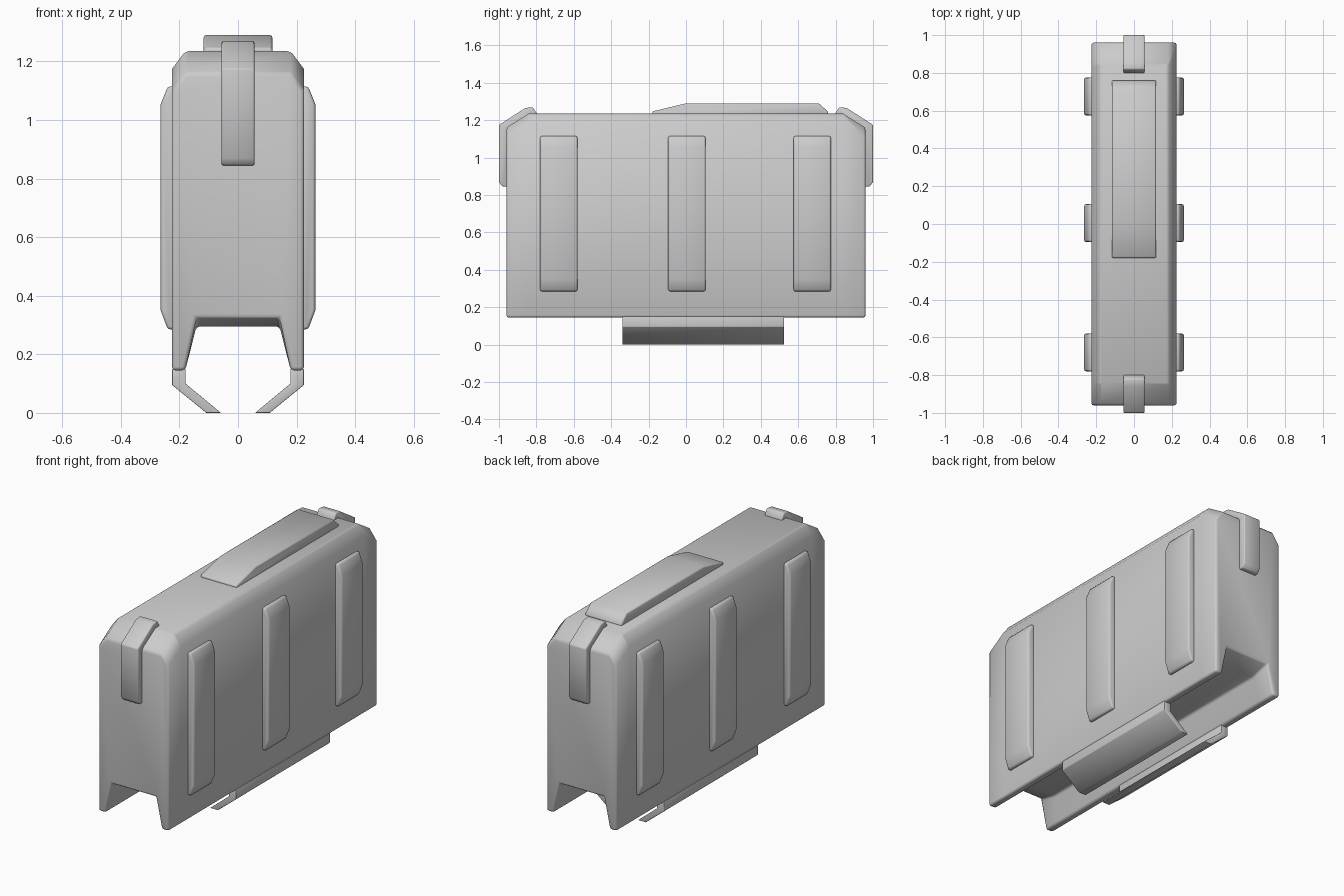
import bpy
import bmesh
import math

cube = bpy.data.objects.get("Cube")
if cube:
    bpy.data.objects.remove(cube, do_unlink=True)

grey = bpy.data.materials.new("plain grey")
grey.use_nodes = True
grey.diffuse_color = (0.6, 0.6, 0.6, 1)
grey.node_tree.nodes["Principled BSDF"].inputs["Base Color"].default_value = (0.6, 0.6, 0.6, 1)


def loft(name, rings, bevel=0.01):
    """Skin a row of matching closed rings, cap the ends and soften the edges."""
    bm = bmesh.new()
    loops = [[bm.verts.new(p) for p in ring] for ring in rings]
    count = len(loops[0])
    for a, b in zip(loops, loops[1:]):
        for i in range(count):
            j = (i + 1) % count
            bm.faces.new((a[i], a[j], b[j], b[i]))
    bm.faces.new(loops[0])
    bm.faces.new(loops[-1])
    bmesh.ops.recalc_face_normals(bm, faces=bm.faces)
    mesh = bpy.data.meshes.new(name)
    bm.to_mesh(mesh)
    bm.free()
    mesh.materials.append(grey)
    obj = bpy.data.objects.new(name, mesh)
    bpy.context.collection.objects.link(obj)
    bpy.ops.object.select_all(action="DESELECT")
    obj.select_set(True)
    bpy.context.view_layer.objects.active = obj
    mod = obj.modifiers.new("soft edges", "BEVEL")
    mod.width = bevel
    mod.segments = 2
    mod.limit_method = "ANGLE"
    mod.angle_limit = math.radians(50)
    bpy.ops.object.modifier_apply(modifier=mod.name)
    bpy.ops.object.shade_smooth_by_angle(angle=math.radians(50))
    return obj


def along_y(profile, y0, y1):
    return [[(x, y, z) for x, z in profile] for y in (y0, y1)]


def along_x(profile, x0, x1):
    return [[(x, y, z) for y, z in profile] for x in (x0, x1)]


# Body: chamfered case with a tapered channel along the underside
def section(y, drop, ceiling):
    half = [(0.142, ceiling), (0.18, 0.145), (0.225, 0.145),
            (0.225, 1.175 - drop), (0.18, 1.235 - drop)]
    ring = half + [(-x, z) for x, z in reversed(half)]
    return [(x, y, z) for x, z in ring]


loft("body", [section(-0.96, 0.075, 0.325), section(-0.84, 0, 0.295),
              section(0.84, 0, 0.295), section(0.96, 0.075, 0.325)], 0.012)

# Side ribs and inward-bent lower lips
rib = [(0.21, 0.285), (0.24, 0.285), (0.264, 0.35),
       (0.264, 1.055), (0.24, 1.115), (0.21, 1.115)]
lip = [(0.225, 0.15), (0.225, 0.095), (0.108, 0),
       (0.058, 0), (0.179, 0.1), (0.179, 0.15)]
for side, label in ((1, "left"), (-1, "right")):
    flip = lambda profile: [(side * x, z) for x, z in profile]
    for y, place in ((-0.68, "front"), (0.005, "middle"), (0.675, "rear")):
        loft(f"{label}_{place}_rib", along_y(flip(rib), y - 0.1, y + 0.1))
    loft(f"{label}_lip", along_y(flip(lip), -0.34, 0.525), 0.003)

# Clips wrapping over the upper corner at each end
clip = [(0.94, 0.845), (0.982, 0.845), (1.0, 0.87), (1.0, 1.175),
        (0.86, 1.265), (0.82, 1.27), (0.8, 1.24), (0.8, 1.22),
        (0.83, 1.22), (0.94, 1.15)]
for end, label in ((-1, "front"), (1, "rear")):
    loft(f"{label}_clip", along_x([(end * y, z) for y, z in clip], -0.056, 0.056), 0.006)

# Raised bar on top, sloping down to the front
bar = [(-0.18, 1.22), (-0.18, 1.247), (0, 1.29),
       (0.71, 1.29), (0.76, 1.245), (0.76, 1.22)]
loft("top_bar", along_x(bar, -0.117, 0.117), 0.008)
